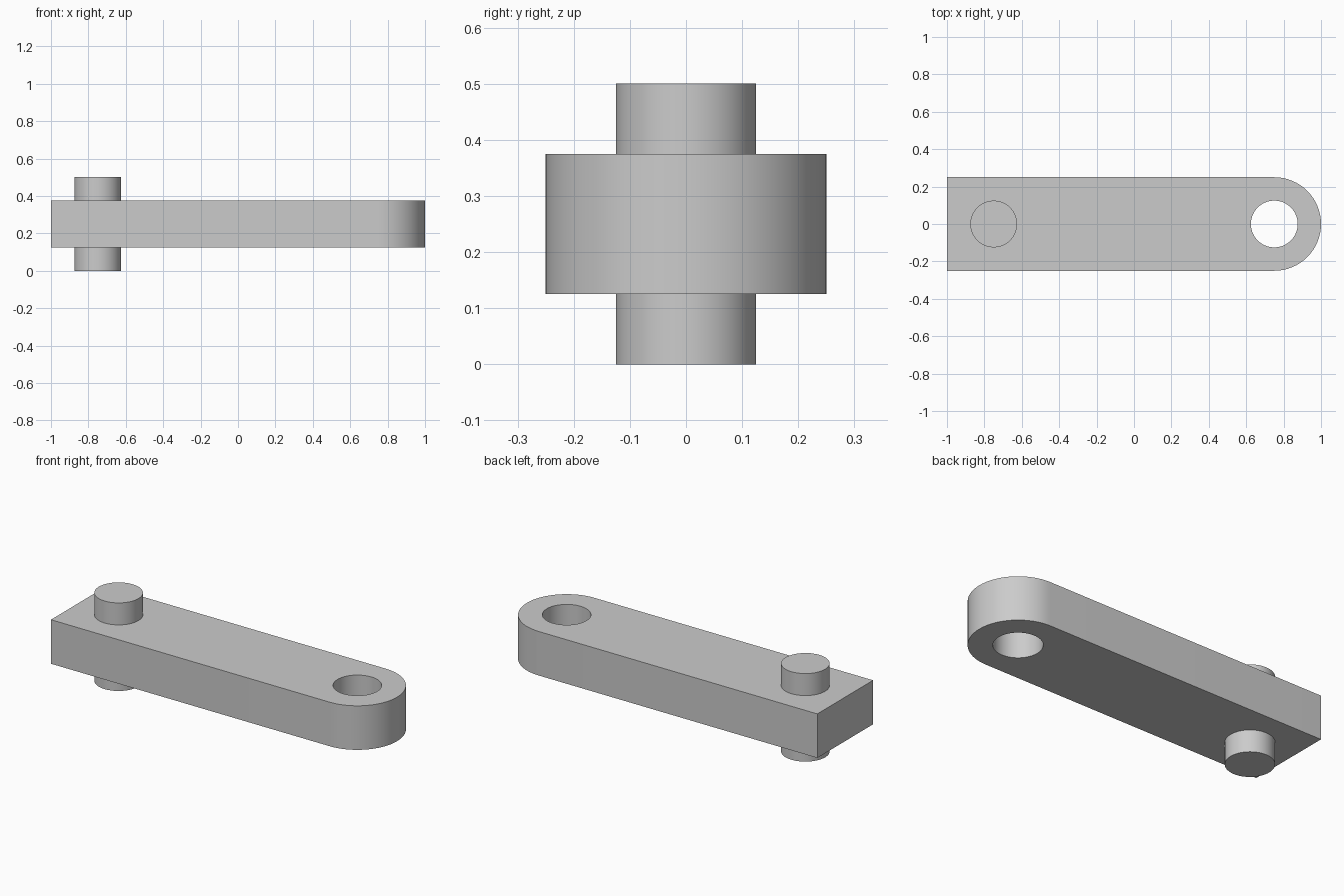
import bpy
import bmesh
from math import cos, sin, pi, radians

default = bpy.data.objects.get("Cube")
if default:
    bpy.data.objects.remove(default, do_unlink=True)

# Dimensions
END_X, CENTRE_X = 1.0, 0.75
HALF_WIDTH, RADIUS = 0.25, 0.125
BAR_BOTTOM, BAR_TOP = 0.125, 0.375
PIN_HEIGHT = 0.5
STEPS = 32  # segments per half circle

grey = bpy.data.materials.new("plain grey")
grey.use_nodes = True
colour = (0.6, 0.6, 0.6, 1)
grey.diffuse_color = colour
grey.node_tree.nodes["Principled BSDF"].inputs["Base Color"].default_value = colour


def half_circle(bm, radius, start):
    """Points of a half circle around the hole centre, counter-clockwise."""
    angles = [start + pi * i / STEPS for i in range(STEPS + 1)]
    return [bm.verts.new((CENTRE_X + radius * cos(a), radius * sin(a), BAR_BOTTOM))
            for a in angles]


def finish(obj):
    obj.data.materials.append(grey)
    bpy.ops.object.select_all(action='DESELECT')
    obj.select_set(True)
    bpy.context.view_layer.objects.active = obj
    bpy.ops.object.shade_smooth_by_angle(angle=radians(30))


# Link bar: square at one end, rounded around a through hole at the other
bm = bmesh.new()
outer = half_circle(bm, HALF_WIDTH, -pi / 2)
inner = half_circle(bm, RADIUS, -pi / 2)
for i in range(STEPS):
    bm.faces.new((outer[i], outer[i + 1], inner[i + 1], inner[i]))
hole_back = half_circle(bm, RADIUS, pi / 2)
corners = [bm.verts.new((-END_X, y, BAR_BOTTOM)) for y in (HALF_WIDTH, -HALF_WIDTH)]
bm.faces.new([inner[-1], outer[-1], *corners, outer[0], inner[0]]
             + hole_back[-2:0:-1])
for v in (hole_back[0], hole_back[-1]):
    bm.verts.remove(v)
raised = bmesh.ops.extrude_face_region(bm, geom=bm.faces[:])["geom"]
bmesh.ops.translate(bm, vec=(0, 0, BAR_TOP - BAR_BOTTOM),
                    verts=[g for g in raised if isinstance(g, bmesh.types.BMVert)])
bmesh.ops.recalc_face_normals(bm, faces=bm.faces[:])
mesh = bpy.data.meshes.new("link_bar")
bm.to_mesh(mesh)
bm.free()
bar = bpy.data.objects.new("link_bar", mesh)
bpy.context.collection.objects.link(bar)
finish(bar)

# Pin stubs above and below the square end
for name, low, high in (("lower_pin", 0, BAR_BOTTOM), ("upper_pin", BAR_TOP, PIN_HEIGHT)):
    # each stub sinks slightly into the bar
    sink = 0.02
    z0 = low - sink if low else low
    z1 = high if low else high + sink
    bpy.ops.mesh.primitive_cylinder_add(vertices=2 * STEPS, radius=RADIUS, depth=z1 - z0,
                                        location=(-CENTRE_X, 0, (z0 + z1) / 2))
    pin = bpy.context.object
    pin.name = name
    finish(pin)
